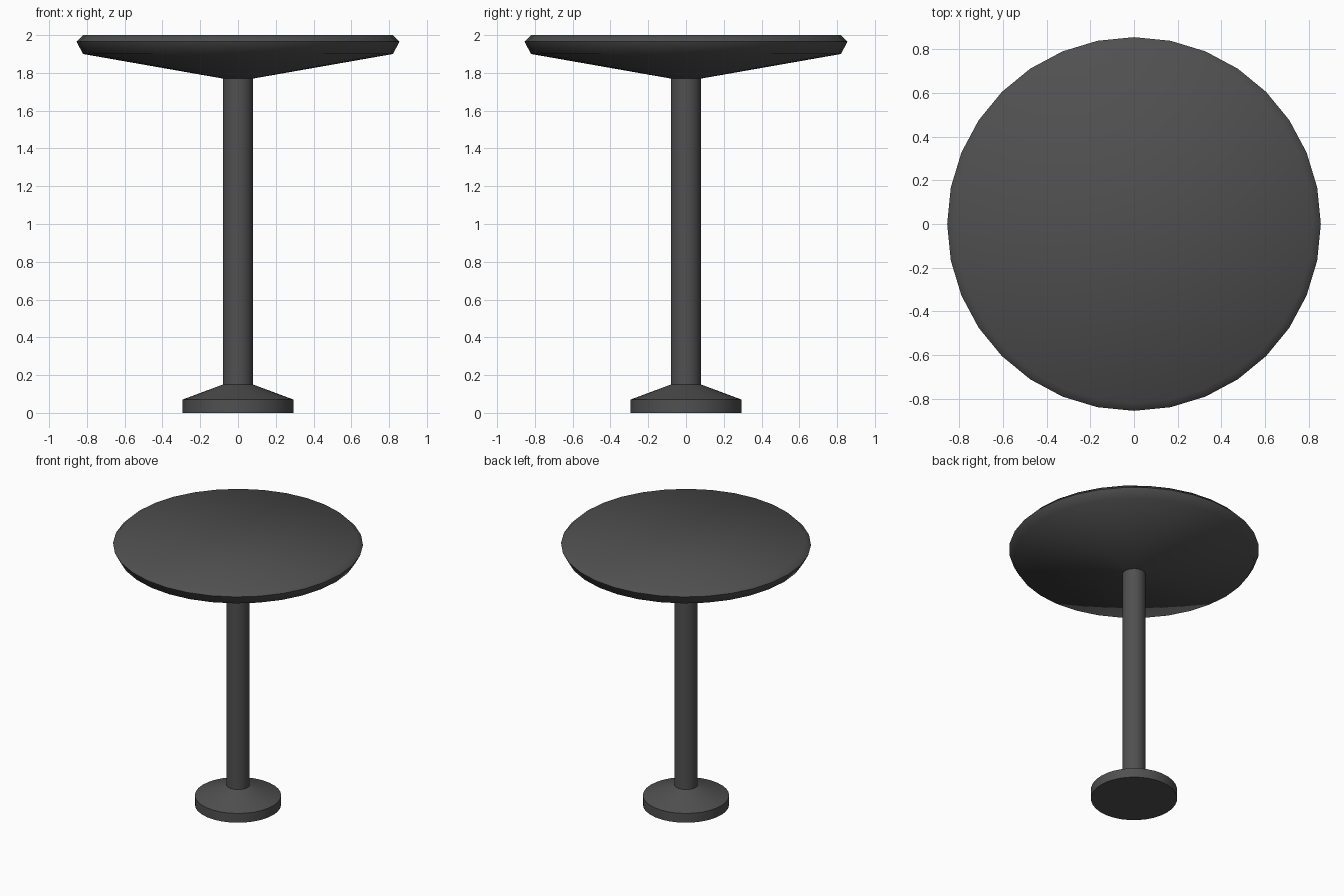
import bpy, bmesh, math

if "Cube" in bpy.data.objects:
    bpy.data.objects.remove(bpy.data.objects["Cube"])

SIDES = 32
mat = bpy.data.materials.new("dark_grey")
mat.diffuse_color = (0.08, 0.08, 0.08, 1)
mat.use_nodes = True
mat.node_tree.nodes["Principled BSDF"].inputs["Base Color"].default_value = mat.diffuse_color


def lathe(name, profile, cap_bottom=False, cap_top=False):
    """Revolve a bottom-to-top (radius, z) profile about the z axis."""
    bm = bmesh.new()
    rings = []
    for r, z in profile:
        rings.append([bm.verts.new((r * math.cos(2 * math.pi * i / SIDES),
                                    r * math.sin(2 * math.pi * i / SIDES), z))
                      for i in range(SIDES)])
    for low, high in zip(rings, rings[1:]):
        for i in range(SIDES):
            j = (i + 1) % SIDES
            bm.faces.new((low[i], low[j], high[j], high[i]))
    if cap_bottom:
        bm.faces.new(rings[0][::-1])
    if cap_top:
        bm.faces.new(rings[-1])
    mesh = bpy.data.meshes.new(name)
    bm.to_mesh(mesh)
    bm.free()
    mesh.materials.append(mat)
    obj = bpy.data.objects.new(name, mesh)
    bpy.context.collection.objects.link(obj)
    bpy.ops.object.select_all(action='DESELECT')
    obj.select_set(True)
    bpy.context.view_layer.objects.active = obj
    bpy.ops.object.shade_smooth_by_angle(angle=math.radians(58))
    return obj


# Foot with sloped shoulder
lathe("base", [(0.295, 0), (0.295, 0.07), (0.08, 0.15)], cap_bottom=True)

# Straight column, open where it meets the other parts
lathe("column", [(0.08, 0.15), (0.08, 1.77)])

# Table top: shallow cone underside, angled rim, flat lid
lathe("table_top", [(0.08, 1.77), (0.82, 1.90), (0.855, 1.965), (0.82, 2.0)],
      cap_top=True)
